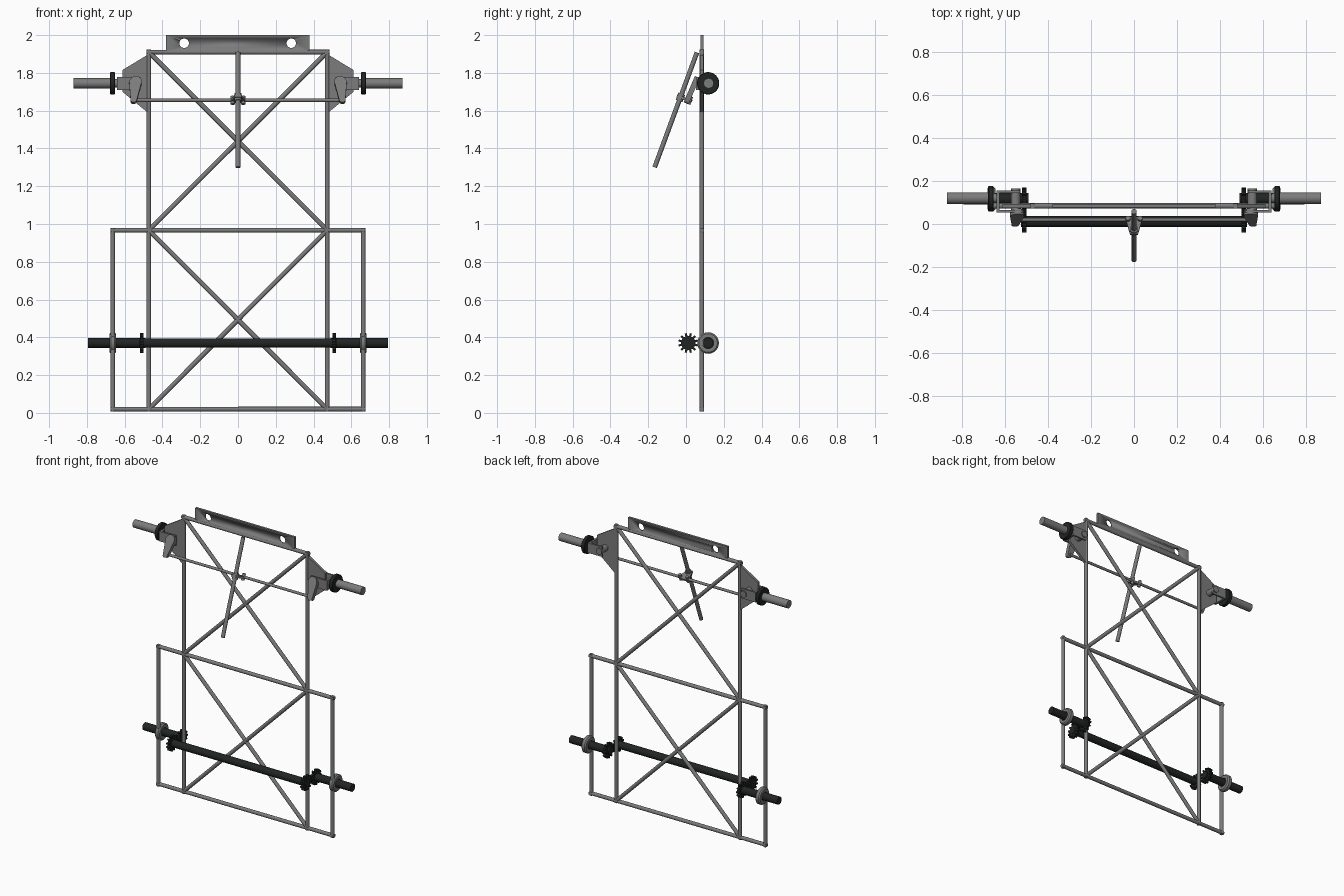
import bpy, bmesh
from math import cos, sin, pi
from mathutils import Vector, Matrix

if "Cube" in bpy.data.objects:
    bpy.data.objects.remove(bpy.data.objects["Cube"])


def material(name, rgb):
    m = bpy.data.materials.new(name)
    m.use_nodes = True
    m.diffuse_color = (*rgb, 1)
    m.node_tree.nodes["Principled BSDF"].inputs["Base Color"].default_value = (*rgb, 1)
    return m


STEEL = material("grey steel", (0.2, 0.2, 0.2))
BLACK = material("black metal", (0.016, 0.018, 0.018))


def finish(name, bm, mat, matrix=None):
    bmesh.ops.recalc_face_normals(bm, faces=bm.faces)
    me = bpy.data.meshes.new(name)
    bm.to_mesh(me)
    bm.free()
    ob = bpy.data.objects.new(name, me)
    bpy.context.collection.objects.link(ob)
    me.materials.append(mat)
    if matrix:
        ob.matrix_world = matrix
    bpy.ops.object.select_all(action="DESELECT")
    ob.select_set(True)
    bpy.context.view_layer.objects.active = ob
    bpy.ops.object.shade_smooth_by_angle(angle=0.6)
    return ob


def rod(name, a, b, r, mat=STEEL, sides=24):
    a, b = Vector(a), Vector(b)
    bm = bmesh.new()
    bmesh.ops.create_cone(bm, cap_ends=True, segments=sides, radius1=r, radius2=r, depth=(b - a).length)
    turn = (b - a).to_track_quat("Z", "Y").to_matrix().to_4x4()
    return finish(name, bm, mat, Matrix.Translation((a + b) / 2) @ turn)


def prism(name, pts, thick, mat, origin, u, v):
    """Flat outline in the u-v plane, thickened evenly about the origin."""
    u, v = Vector(u).normalized(), Vector(v).normalized()
    w = u.cross(v)
    o = Vector(origin) - w * thick / 2
    bm = bmesh.new()
    face = bm.faces.new([bm.verts.new(o + u * p + v * q) for p, q in pts])
    new = bmesh.ops.extrude_face_region(bm, geom=[face])["geom"]
    bmesh.ops.translate(bm, vec=w * thick, verts=[g for g in new if isinstance(g, bmesh.types.BMVert)])
    return finish(name, bm, mat)


def arm_outline(r1, r2, length):
    """Tapered link with round ends, running along +v."""
    steps = [i * pi / 8 for i in range(9)]
    return ([(-r1 * cos(t), -r1 * sin(t)) for t in steps]
            + [(r2 * cos(t), length + r2 * sin(t)) for t in steps])


def ring(name, centre, r_in, r_out, width, bevel, mat):
    """Lathed ring about the x axis with chamfered rims."""
    h = width / 2
    profile = [(-h, r_in), (-h, r_out - bevel), (-h + bevel, r_out),
               (h - bevel, r_out), (h, r_out - bevel), (h, r_in)]
    n, bm = 40, bmesh.new()
    loops = [[bm.verts.new((x, r * cos(2 * pi * i / n), r * sin(2 * pi * i / n)))
              for x, r in profile] for i in range(n)]
    for i in range(n):
        p, q = loops[i], loops[(i + 1) % n]
        for j in range(len(profile)):
            k = (j + 1) % len(profile)
            bm.faces.new((p[j], p[k], q[k], q[j]))
    return finish(name, bm, mat, Matrix.Translation(centre))


def sprocket(name, centre, phase):
    teeth, pts = 12, []
    for i in range(teeth):
        for f, r in ((-0.28, 0.038), (-0.2, 0.053), (0.2, 0.053), (0.28, 0.038)):
            a = 2 * pi * (i + f + phase) / teeth
            pts.append((r * cos(a), r * sin(a)))
    return prism(name, pts, 0.02, BLACK, centre, (0, 1, 0), (0, 0, 1))


# Main tube frame
Y, R = 0.084, 0.0125
BOT, MID, TOP = 0.02, 0.967, 1.91
IN, OUT = 0.472, 0.663
for name, z, x in (("bottom_tube", BOT, OUT), ("middle_tube", MID, OUT), ("top_tube", TOP, IN)):
    rod(name, (-x - R, Y, z), (x + R, Y, z), R)
for side, s in (("left", 1), ("right", -1)):
    rod(side + "_main_rail", (s * IN, Y, BOT - R), (s * IN, Y, TOP + R), R)
    rod(side + "_outer_rail", (s * OUT, Y, BOT - R), (s * OUT, Y, MID + R), R)
    rod(side + "_lower_brace", (s * IN, Y, BOT), (-s * IN, Y, MID), R)
    rod(side + "_upper_brace", (s * IN, Y, MID), (-s * IN, Y, TOP), R)

# Mounting plate with two holes
plate = prism("mounting_plate", [(-0.38, 1.915), (0.378, 1.915), (0.378, 2), (-0.38, 2)],
              0.016, STEEL, (0, Y, 0), (1, 0, 0), (0, 0, 1))
for x in (-0.285, 0.282):
    cutter = rod("hole_cutter", (x, Y - 0.1, 1.957), (x, Y + 0.1, 1.957), 0.025)
    cutter.hide_render = True
    cutter.hide_set(True)
    cut = plate.modifiers.new("hole", "BOOLEAN")
    cut.object = cutter
    cut.solver = "EXACT"

# Steering column and its lever
col_top, col_end = Vector((0, 0.058, 1.908)), Vector((0, -0.166, 1.3))
rod("steering_column", col_top, col_end, R)
along = (col_top - col_end).normalized()
across = Vector((1, 0, 0)).cross(along)   # square to the column
if across.y < 0:
    across = -across
grip = col_end.lerp(col_top, 0.61)
prism("column_lever", [(-0.018, -0.02), (0.018, -0.02), (0.038, 0.05), (0.03, 0.065), (-0.03, 0.065), (-0.038, 0.05)],
      0.014, STEEL, grip, (1, 0, 0), across)
rod("column_collar", grip - along * 0.02, grip + along * 0.02, 0.019)

AXLE_Y, SPIN_Z = 0.117, 1.745
TIE_Y, TIE_Z = 0.02, 1.655
for side, s in (("left", 1), ("right", -1)):
    # Tie rod and lever pin
    rod(side + "_tie_rod", (s * 0.02, TIE_Y, TIE_Z), (s * 0.555, TIE_Y, TIE_Z), 0.009)
    pin = Vector((s * 0.028, TIE_Y, TIE_Z))
    rod(side + "_lever_pin", pin - along * 0.022, pin + along * 0.022, 0.011)

    # Gusset plate
    prism(side + "_gusset", [(s * 0.472, 1.9), (s * 0.612, 1.815), (s * 0.612, 1.7), (s * 0.472, 1.585)],
          0.018, STEEL, (0, Y, 0), (1, 0, 0), (0, 0, 1))

    # Clevis around the gusset, with its pivot
    for part, y, x in (("front_cheek", 0.06, 0.515), ("back_cheek", 0.15, 0.53)):
        prism(side + "_" + part, [(s * x, 1.71), (s * 0.64, 1.71), (s * 0.64, 1.778), (s * x, 1.778)],
              0.012, STEEL, (0, y, 0), (1, 0, 0), (0, 0, 1))
    prism(side + "_clevis_web", [(0.054, 1.71), (0.156, 1.71), (0.156, 1.778), (0.054, 1.778)],
          0.015, STEEL, (s * 0.632, 0, 0), (0, 1, 0), (0, 0, 1))
    rod(side + "_pivot", (s * 0.55, 0.045, SPIN_Z), (s * 0.55, 0.164, SPIN_Z), 0.022)

    # Steering arm from pivot to tie rod
    start, end = Vector((s * 0.543, 0.047, 1.748)), Vector((s * 0.552, 0.007, 1.655))
    prism(side + "_steering_arm", arm_outline(0.033, 0.017, (end - start).length), 0.028, STEEL,
          start, (1, 0, 0), end - start)

    # Front spindle and hub disc
    rod(side + "_spindle_neck", (s * 0.63, AXLE_Y + 0.003, SPIN_Z), (s * 0.67, AXLE_Y + 0.003, SPIN_Z), 0.022)
    rod(side + "_spindle", (s * 0.66, AXLE_Y + 0.003, SPIN_Z), (s * 0.87, AXLE_Y + 0.003, SPIN_Z), 0.027)
    ring(side + "_hub_disc", (s * 0.665, AXLE_Y, SPIN_Z), 0.02, 0.059, 0.026, 0.003, BLACK)

    # Rear stub axle, bearing and sprocket pair
    AXLE_Z = 0.37
    rod(side + "_stub_axle", (s * 0.49, AXLE_Y, AXLE_Z), (s * 0.793, AXLE_Y, AXLE_Z), 0.026, BLACK)
    ring(side + "_bearing", (s * OUT, AXLE_Y, AXLE_Z), 0.03, 0.057, 0.036, 0.008, STEEL)
    sprocket(side + "_axle_sprocket", (s * 0.51, AXLE_Y, AXLE_Z), 0)
    sprocket(side + "_shaft_sprocket", (s * 0.51, 0.012, AXLE_Z), 0.5)

# Cross shaft joining the sprockets
rod("cross_shaft", (-0.525, 0.012, AXLE_Z), (0.525, 0.012, AXLE_Z), 0.025, BLACK)
